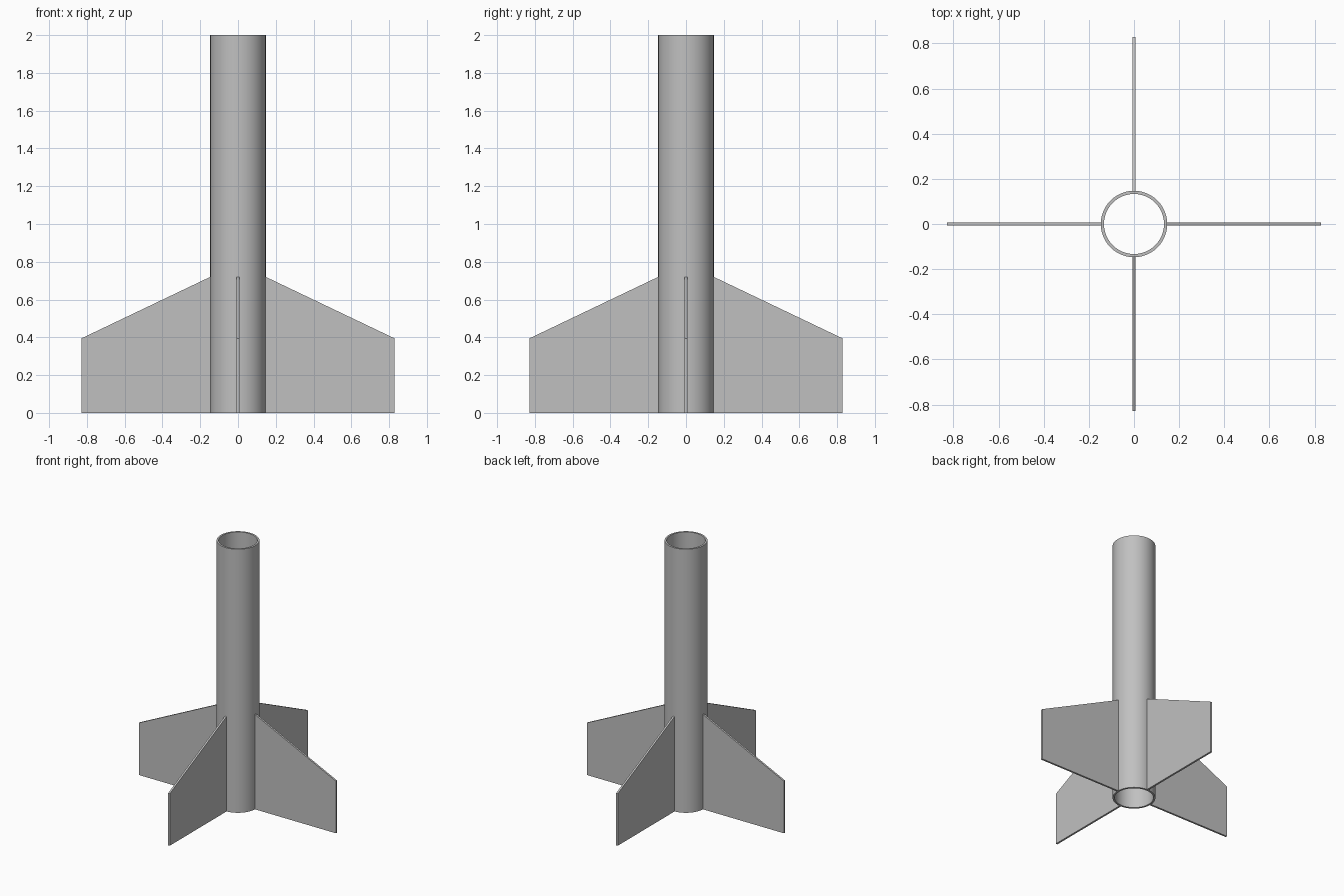
import bpy
import bmesh
import math
from mathutils import Matrix

OUTER, INNER, HEIGHT = 0.147, 0.133, 2.0
SIDES = 96
FIN_TIP, FIN_THICK = 0.828, 0.014
FIN_ROOT_Z, FIN_TIP_Z = 0.72, 0.395

cube = bpy.data.objects.get("Cube")
if cube:
    bpy.data.objects.remove(cube, do_unlink=True)

grey = bpy.data.materials.new("plain grey")
grey.use_nodes = True
colour = (0.53, 0.53, 0.53, 1)
grey.diffuse_color = colour
grey.node_tree.nodes["Principled BSDF"].inputs["Base Color"].default_value = colour


def make_object(name, bm):
    bmesh.ops.recalc_face_normals(bm, faces=bm.faces)
    mesh = bpy.data.meshes.new(name)
    bm.to_mesh(mesh)
    bm.free()
    mesh.materials.append(grey)
    obj = bpy.data.objects.new(name, mesh)
    bpy.context.collection.objects.link(obj)
    return obj


# Hollow body tube: a wall profile spun around z
bm = bmesh.new()
profile = [(INNER, 0), (OUTER, 0), (OUTER, HEIGHT), (INNER, HEIGHT)]
verts = [bm.verts.new((r, 0, z)) for r, z in profile]
edges = [bm.edges.new((verts[i], verts[(i + 1) % 4])) for i in range(4)]
bmesh.ops.spin(bm, geom=verts + edges, cent=(0, 0, 0), axis=(0, 0, 1),
               angle=math.tau, steps=SIDES, use_merge=True)
bmesh.ops.remove_doubles(bm, verts=bm.verts, dist=0.0001)
tube = make_object("body_tube", bm)
bpy.context.view_layer.objects.active = tube
tube.select_set(True)
bpy.ops.object.shade_smooth_by_angle(angle=math.radians(30))
tube.select_set(False)


# Thin swept fins, rooted inside the tube wall
def make_fin(name, angle):
    bm = bmesh.new()
    root = (OUTER + INNER) / 2
    outline = [(root, 0), (FIN_TIP, 0), (FIN_TIP, FIN_TIP_Z),
               (OUTER, FIN_ROOT_Z), (root, FIN_ROOT_Z)]
    face = bm.faces.new([bm.verts.new((x, -FIN_THICK / 2, z)) for x, z in outline])
    side = bmesh.ops.extrude_face_region(bm, geom=[face])["geom"]
    moved = [v for v in side if isinstance(v, bmesh.types.BMVert)]
    bmesh.ops.translate(bm, verts=moved, vec=(0, FIN_THICK, 0))
    bmesh.ops.rotate(bm, verts=bm.verts, cent=(0, 0, 0),
                     matrix=Matrix.Rotation(angle, 3, "Z"))
    # Keep the outline closed on both sides
    if any(e.is_boundary for e in bm.edges):
        bmesh.ops.holes_fill(bm, edges=bm.edges)
    make_object(name, bm)


for i, label in enumerate(("left", "back", "right", "front")):
    make_fin(label + "_fin", i * math.pi / 2)
